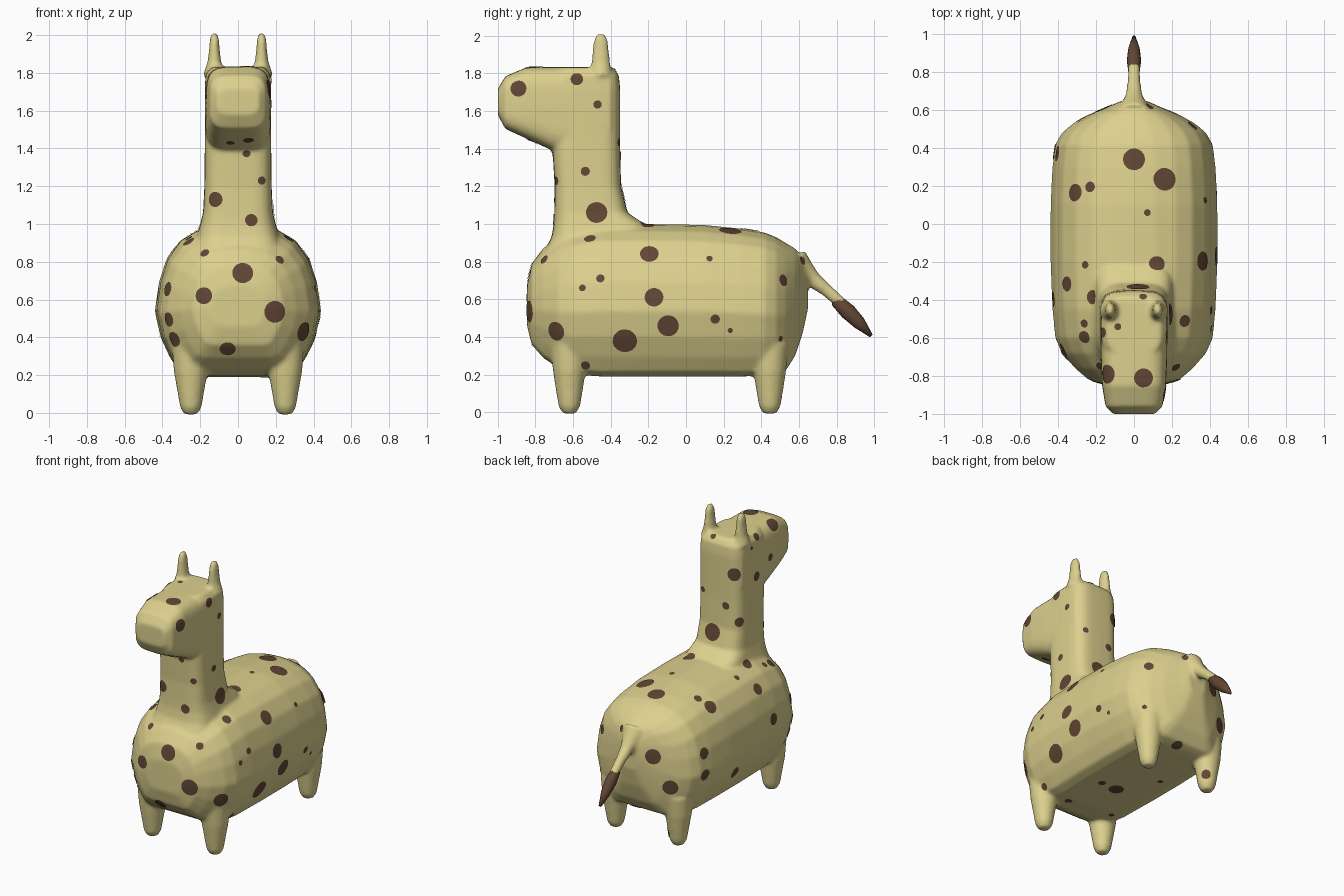
import bpy, bmesh, math
from mathutils import Vector as V
from mathutils.bvhtree import BVHTree


def material(name, rgb):
    m = bpy.data.materials.new(name)
    m.diffuse_color = (*rgb, 1)
    return m


tan = material("tan hide", (0.72, 0.635, 0.27))
brown = material("brown patches", (0.12, 0.062, 0.035))


def ring(c, a, b, n=2.0, count=32):
    """Superellipse ring round c with half axes a and b."""
    out = []
    for i in range(count):
        t = 2 * math.pi * i / count
        co, si = math.cos(t), math.sin(t)
        out.append(V(c) + V(a) * math.copysign(abs(co) ** (2 / n), co)
                   + V(b) * math.copysign(abs(si) ** (2 / n), si))
    return out


def loft(bm, rings):
    rows = [[bm.verts.new(p) for p in r] for r in rings]
    faces = [bm.faces.new(rows[0]), bm.faces.new(rows[-1])]
    for p, q in zip(rows, rows[1:]):
        for i in range(len(p)):
            j = (i + 1) % len(p)
            faces.append(bm.faces.new((p[i], p[j], q[j], q[i])))
    bmesh.ops.recalc_face_normals(bm, faces=faces)


def to_object(bm, name, mat):
    me = bpy.data.meshes.new(name)
    bm.to_mesh(me)
    bm.free()
    me.materials.append(mat)
    ob = bpy.data.objects.new(name, me)
    bpy.context.collection.objects.link(ob)
    me.shade_smooth()
    return ob


bm = bmesh.new()

# Barrel body: pear-shaped section scaled along y (y, half width, bottom, top)
half = [(0, 0), (.35, 0), (.55, 0), (.7, .03), (.82, .13), (.93, .26), (1, .43), (.95, .62),
        (.86, .77), (.7, .89), (.5, .955), (.25, .99), (0, 1)]
section = half + [(-x, z) for x, z in half[-2:0:-1]]
body = [(-.845, .15, .46, .68), (-.82, .24, .36, .79), (-.76, .31, .29, .87),
        (-.68, .38, .235, .93), (-.60, .415, .20, .97), (-.45, .43, .19, 1.0),
        (-.2, .44, .19, 1.0), (.1, .44, .19, .995), (.3, .43, .19, .975),
        (.42, .415, .195, .955), (.48, .38, .2, .93), (.53, .32, .22, .9),
        (.58, .23, .3, .87), (.62, .13, .42, .82), (.648, .07, .55, .77)]
loft(bm, [[V((x * w, y, a + z * (b - a))) for x, z in section] for y, w, a, b in body])

# Neck (z, half width, front y, back y)
neck = [(.82, .25, -.77, -.15), (.93, .22, -.715, -.18), (1.0, .2, -.703, -.22),
        (1.06, .185, -.70, -.31), (1.2, .178, -.698, -.345), (1.4, .176, -.71, -.35),
        (1.72, .176, -.70, -.35), (1.79, .172, -.70, -.357), (1.832, .14, -.68, -.385)]
loft(bm, [ring((0, (f + b) / 2, z), (w, 0, 0), (0, (b - f) / 2, 0), 4) for z, w, f, b in neck])

# Head and muzzle (y, half width, bottom, top)
head = [(-1.0, .11, 1.58, 1.72), (-.96, .15, 1.505, 1.785), (-.85, .168, 1.455, 1.832),
        (-.72, .174, 1.395, 1.834), (-.6, .176, 1.36, 1.834), (-.4, .172, 1.4, 1.834)]
loft(bm, [ring((0, y, (a + b) / 2), (w, 0, 0), (0, 0, (b - a) / 2), 4) for y, w, a, b in head])

# Legs and horns, mirrored
leg = [(-.008, .035, .035), (.03, .057, .057), (.12, .072, .072), (.22, .09, .087), (.36, .1, .1)]
horn = [(1.79, .06, .06), (1.86, .036, .049), (1.92, .029, .044), (1.975, .025, .038), (2.012, .015, .02)]
for s in (-1, 1):
    for parts, x, y in ((leg, .25, -.62), (leg, .25, .445), (horn, .125, -.453)):
        loft(bm, [ring((s * x, y, z), (rx, 0, 0), (0, ry, 0)) for z, rx, ry in parts])

# Tail stem
d = math.sqrt(.5)
stem = [(.56, .79, .1), (.635, .735, .06), (.68, .70, .043), (.75, .645, .034), (.83, .575, .031)]
loft(bm, [ring((0, y, z), (r, 0, 0), (0, r * d, r * d)) for y, z, r in stem])

# Fuse everything into one soft skin
hide = to_object(bm, "body_neck_head_legs", tan)
rm = hide.modifiers.new("fuse", 'REMESH')
rm.mode, rm.voxel_size = 'VOXEL', 0.012
sm = hide.modifiers.new("soften", 'SMOOTH')
sm.factor, sm.iterations = 0.5, 6
skin = bpy.data.meshes.new_from_object(hide.evaluated_get(bpy.context.evaluated_depsgraph_get()))
hide.modifiers.clear()
hide.data = skin
skin.materials.clear()
skin.materials.append(tan)
skin.shade_smooth()

# Tail tuft
bm = bmesh.new()
tuft = [(.79, .603, .02), (.80, .592, .034), (.86, .535, .043), (.92, .475, .035), (.985, .405, .01)]
loft(bm, [ring((0, y, z), (r * .88, 0, 0), (0, r * d, r * d), 2, 16) for y, z, r in tuft])
to_object(bm, "tail_tuft", brown)

# Spots: thin discs draped on the hide, aimed along a viewing direction
bm = bmesh.new()
bm.from_mesh(skin)
tree = BVHTree.FromBMesh(bm)
bm.free()
spots = bmesh.new()


def drape(p):
    q, n, _, _ = tree.find_nearest(p)
    return spots.verts.new(q + n * .004)


def add_spots(right, up, marks, u0=0, v0=0, k=1.0, flip=1):
    right, up = V(right).normalized(), V(up).normalized()
    look = up.cross(right)
    for u, v, r in marks:
        start = right * ((u - u0) / k) + up * (flip * (v - v0) / k) - look * 5
        p, n, _, _ = tree.ray_cast(start, look)
        if p is None:
            continue
        a = n.orthogonal().normalized()
        b = n.cross(a)
        rows = []
        for f in (.35, .7, 1):
            rows.append([drape(p + (a * math.cos(t) + b * math.sin(t)) * (r / k * f))
                         for t in (i * math.pi / 9 for i in range(18))])
        spots.faces.new(rows[0])
        for m, w in zip(rows, rows[1:]):
            for i in range(18):
                j = (i + 1) % 18
                spots.faces.new((m[i], w[i], w[j], m[j]))


# right side
add_spots((0, 1, 0), (0, 0, 1), [
    (-.89, 1.72, .043), (-.58, 1.77, .033), (-.47, 1.635, .022), (-.535, 1.28, .024),
    (-.475, 1.06, .057), (-.51, .92, .032), (-.195, .84, .05), (.125, .815, .017),
    (-.455, .71, .022), (-.55, .66, .018), (-.17, .61, .05), (-.095, .46, .057),
    (.155, .495, .025), (.235, .435, .014), (-.325, .38, .065), (-.69, .43, .052),
    (-.535, .25, .026), (.515, .7, .032), (.5, .39, .016)])
# front
add_spots((1, 0, 0), (0, 0, 1), [
    (.025, .74, .055), (-.18, .62, .045), (.195, .535, .058), (-.055, .34, .043),
    (-.175, .845, .025), (.07, 1.02, .033), (-.12, 1.13, .04), (.125, 1.23, .022),
    (.045, 1.375, .022), (.055, 1.447, .028), (-.04, 1.433, .022), (.22, .81, .025),
    (-.37, .655, .038), (-.365, .495, .038), (-.335, .39, .042), (-.26, .92, .022)])
# top
add_spots((1, 0, 0), (0, 1, 0), [
    (0, .34, .058), (.16, .235, .06), (-.31, .165, .047), (-.23, .195, .028),
    (.07, .06, .018), (.12, -.21, .042), (-.255, -.215, .02), (-.35, -.315, .04),
    (-.215, -.385, .038), (-.26, -.595, .033), (.05, -.81, .05), (-.14, -.79, .05),
    (-.085, -.54, .018), (.08, .615, .024)])
# back and left side
add_spots((-.81, -.59, 0), (.2655, -.3645, .89), [
    (652, 758, 8), (669, 788, 8), (702, 755, 6), (703, 776, 6), (733, 772, 6), (772, 719, 6),
    (713, 633, 9), (739, 624, 5), (734, 578, 7), (726, 608, 4), (704, 591, 3), (756, 579, 5),
    (756, 541, 4), (764, 597, 5), (770, 560, 4), (751, 552, 2), (714, 540, 3)],
    686, 807, 150, -1)
# belly and underside
add_spots((-.8, .6, 0), (.3, .4, .87), [
    (1117, 789, 8), (1102, 783, 4), (1161, 780, 3), (1174, 743, 6), (1205, 772, 5),
    (1070, 802, 4), (1115, 815, 3)], 1134, 804, 155, -1)
to_object(spots, "spots", brown)
